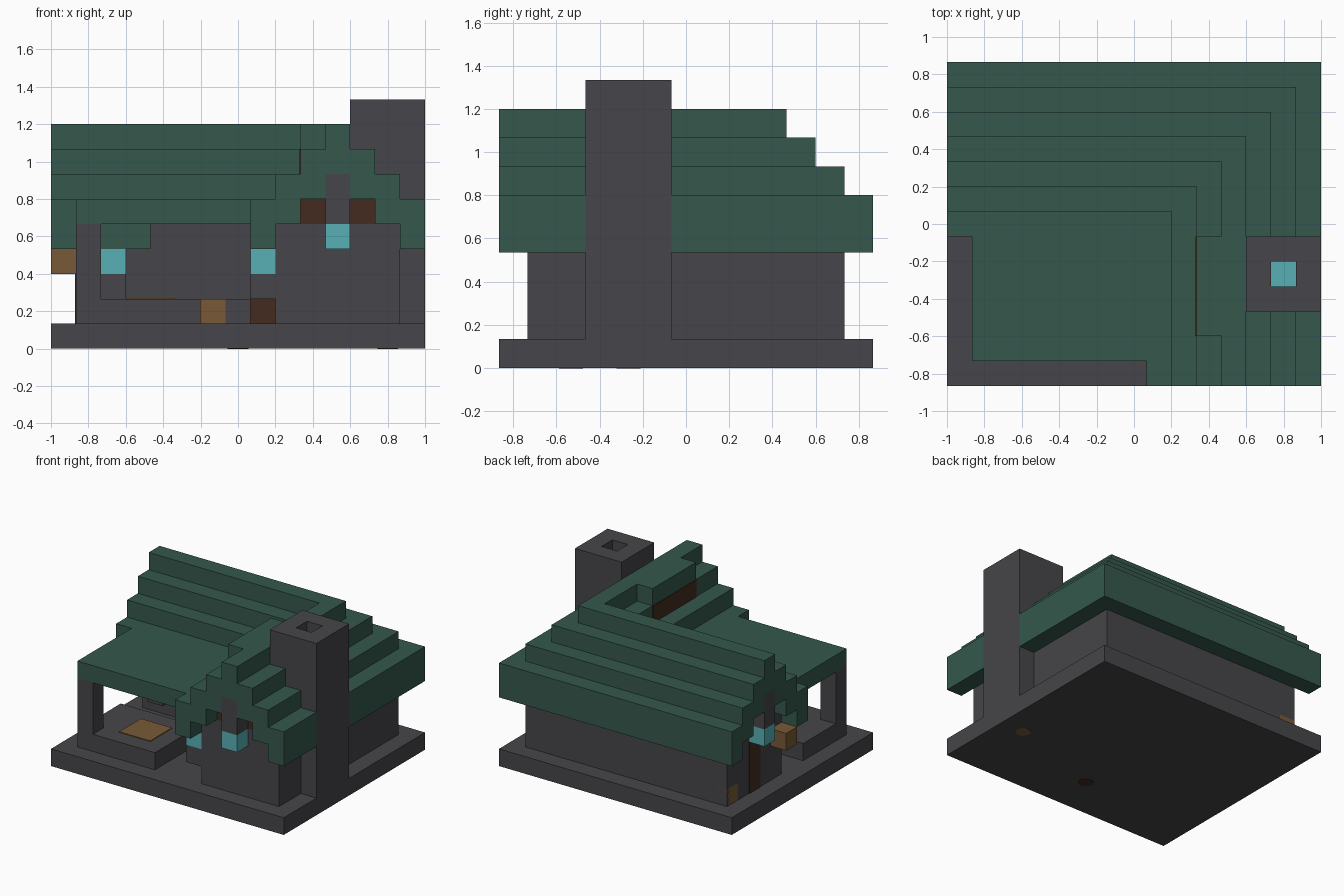
import bpy, bmesh
from mathutils import Matrix, Vector

if "Cube" in bpy.data.objects:
    bpy.data.objects.remove(bpy.data.objects["Cube"], do_unlink=True)

U = 2 / 15            # one block
NX, NY = 15, 13       # blocks across and deep


def material(name, rgb):
    m = bpy.data.materials.new(name)
    m.use_nodes = True
    m.diffuse_color = (*rgb, 1)
    m.node_tree.nodes["Principled BSDF"].inputs["Base Color"].default_value = (*rgb, 1)
    return m


GREY = material("slate grey", (0.061, 0.060, 0.067))
GREEN = material("roof green", (0.035, 0.097, 0.072))
TEAL = material("glowing teal", (0.098, 0.434, 0.462))
BROWN = material("wood brown", (0.191, 0.102, 0.038))
DARK = material("dark wood", (0.056, 0.024, 0.014))


def finish(name, mat, bm):
    me = bpy.data.meshes.new(name)
    bm.to_mesh(me)
    bm.free()
    me.materials.append(mat)
    ob = bpy.data.objects.new(name, me)
    bpy.context.collection.objects.link(ob)
    return ob


def part(name, mat, *boxes):
    """Boxes in block units: x0, x1, y0, y1, z0, z1."""
    bm = bmesh.new()
    for x0, x1, y0, y1, z0, z1 in boxes:
        size = Vector((x1 - x0, y1 - y0, z1 - z0)) * U
        mid = Vector(((x0 + x1 - NX) / 2, (y0 + y1 - NY) / 2, (z0 + z1) / 2)) * U
        bmesh.ops.create_cube(bm, size=1, matrix=Matrix.Translation(mid) @ Matrix.Diagonal((*size, 1)))
    return finish(name, mat, bm)


def underside_disc(name, mat, x, y):
    bm = bmesh.new()
    mid = Vector((x - NX / 2, y - NY / 2, 0)) * U
    bmesh.ops.create_cone(bm, cap_ends=True, segments=24, radius1=0.055, radius2=0.055,
                          depth=0.004, matrix=Matrix.Translation(mid))
    finish(name, mat, bm)


T = 0.04  # thin plate, in blocks

# Ground slab
part("base_slab", GREY, (0, NX, 0, NY, 0, 1))
underside_disc("wood_disc", BROWN, 13.5, 4.5)
underside_disc("dark_disc", DARK, 7.5, 2.5)

# House walls, an L of two wings, open where the chimney passes
part("walls", GREY,
     (9, 14, 1, 2, 1, 5), (13, 14, 2, 3, 1, 5), (13, 14, 6, 12, 1, 5),
     (1, 13, 11, 12, 1, 5), (1, 2, 7, 11, 1, 5), (2, 9, 7, 8, 1, 5),
     (9, 10, 2, 8, 1, 5))

# Doors
part("front_door", DARK, (8, 9, 7 - T, 7, 1, 4))
part("side_door", DARK, (1 - T, 1, 9, 10, 1, 4))

# Stepped roof: one strip per step on each of the four slopes
strips = []
for s in range(4):
    low, high = 4 + s, 6 + s
    inner = 5 if s == 0 else low
    strips.append((8 + s, 9 + s, 0, 7 + s, inner, high))
    strips.append((0, 9 + s, 6 + s, 7 + s, inner, high))
    strips.append((0, 15 - s, 12 - s, 13 - s, low, high))
    if s < 3:
        strips.append((14 - s, 15 - s, 0, 3, low, high))
        strips.append((14 - s, 15 - s, 6, 13 - s, low, high))
    else:
        strips.append((11, 12, 0, 10, low, high))
part("stepped_roof", GREEN, *strips)
part("inner_eaves", GREEN, (8, 9, 0, 4, 4, 5), (0, 4, 6, 7, 4, 5))
part("veranda_roof", GREEN, (1, 9, 1, 7, 5, 6))

# Dormer on the inner slope
part("dormer_roof", GREEN, (10, 11, 2, 6, 8, 9))
part("dormer_panel", DARK, (10 - T, 10, 2, 6, 7, 8))

# Gable ends: king post with a lantern, dark panels beside it
part("front_king_post", GREY, (11, 12, 0, 2, 5, 7))
part("front_gable_lantern", TEAL, (11, 12, 0, 1, 4, 5))
part("front_gable_panels", DARK, (10, 11, 1, 2, 5, 6), (12, 13, 1, 2, 5, 6))
part("side_king_post", GREY, (0, 2, 9, 10, 5, 7))
part("side_gable_lantern", TEAL, (0, 1, 9, 10, 4, 5))
part("side_gable_panels", DARK, (1, 2, 8, 9, 5, 6), (1, 2, 10, 11, 5, 6))

# Chimney with an open flue and fire
part("chimney", GREY,
     (12, 13, 3, 6, 0, 10), (14, 15, 3, 6, 0, 10),
     (13, 14, 3, 4, 0, 10), (13, 14, 5, 6, 0, 10))
part("fire_logs", BROWN, (13, 14, 4, 5, 1, 2))
part("fire", TEAL, (13, 14, 4, 5, 2, 3))

# Veranda post and raised bed
part("veranda_post", GREY, (1, 2, 1, 2, 1, 5))
part("raised_bed", GREY, (1, 6, 1, 5, 1, 2))
part("bed_soil", BROWN, (3, 5, 2, 4, 2, 2 + T))

# Wall lanterns on grey brackets
for name, x, y in (("entry", 8, 1), ("veranda", 2, 6)):
    part(name + "_lantern", TEAL, (x, x + 1, y, y + 1, 3, 4))
    part(name + "_bracket", GREY, (x, x + 1, y, y + 1, 2, 3))

# Crates and step
part("veranda_crate", BROWN, (6, 7, 6, 7, 1, 2))
part("veranda_step", GREY, (7, 8, 6, 7, 1, 2))
part("yard_crate", BROWN, (1, 2, 11.01, 12, 1, 2)).location = (0, 0, 0)
part("side_box", BROWN, (0, 1, 7, 8, 3, 4))
